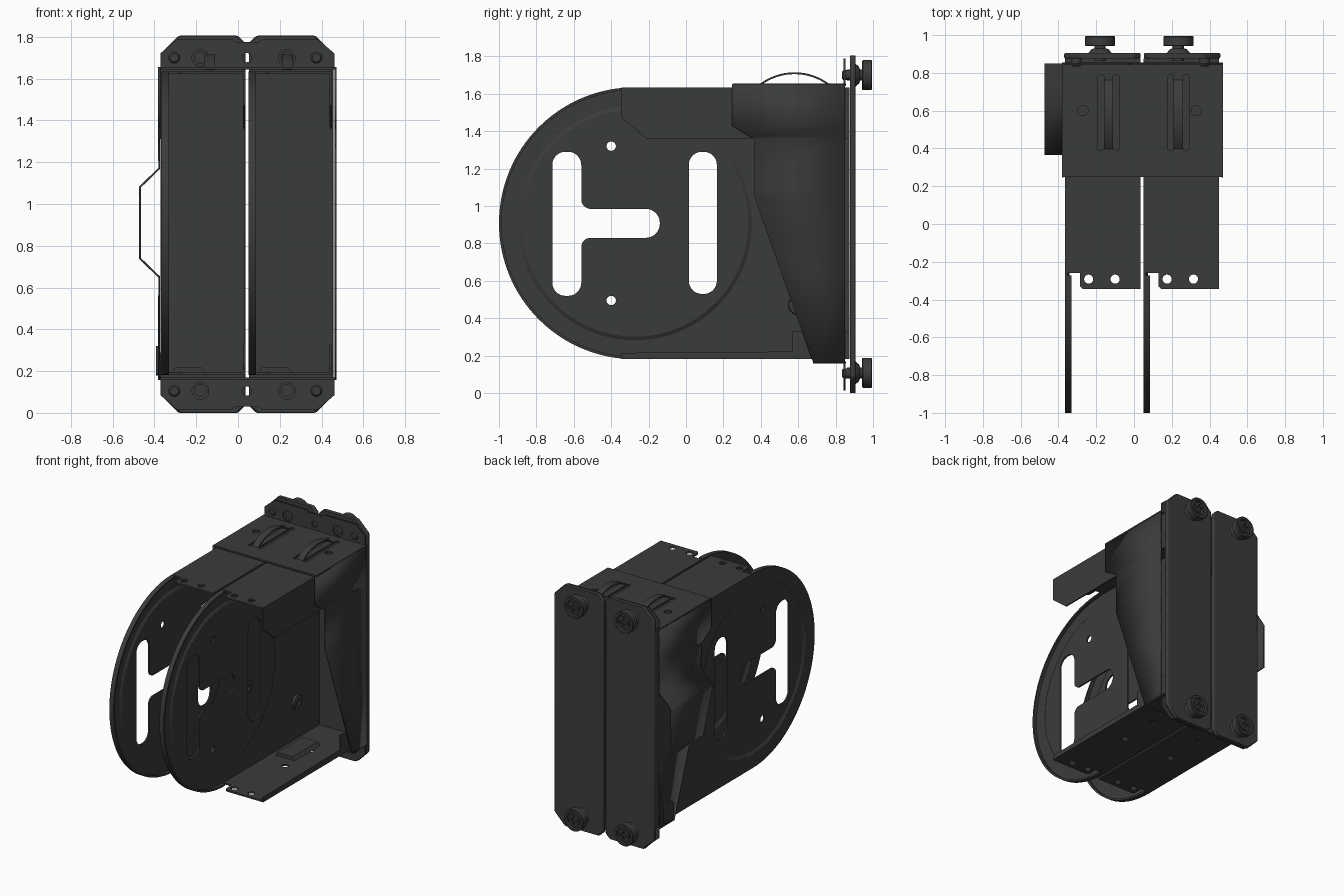
import bpy, bmesh
from math import sin, cos, pi, radians
from mathutils import Vector

if "Cube" in bpy.data.objects:
    bpy.data.objects.remove(bpy.data.objects["Cube"])

mat = bpy.data.materials.new("dark_steel")
mat.diffuse_color = (0.042, 0.044, 0.043, 1)
mat.use_nodes = True
mat.node_tree.nodes["Principled BSDF"].inputs["Base Color"].default_value = mat.diffuse_color
MAP = {'x': lambda u, v, w: (w, u, v), 'y': lambda u, v, w: (u, w, v), 'z': lambda u, v, w: (u, v, w)}


def finish(name, bm, bevel=0, solid=0):
    bmesh.ops.recalc_face_normals(bm, faces=bm.faces[:])
    me = bpy.data.meshes.new(name)
    bm.to_mesh(me)
    bm.free()
    me.shade_smooth()
    me.set_sharp_from_angle(angle=radians(30))
    me.materials.append(mat)
    ob = bpy.data.objects.new(name, me)
    bpy.context.collection.objects.link(ob)
    if solid:
        m = ob.modifiers.new("thickness", 'SOLIDIFY')
        m.thickness, m.offset = solid, 0
    if bevel:
        m = ob.modifiers.new("edge", 'BEVEL')
        m.width, m.segments, m.limit_method = bevel, 2, 'ANGLE'
    return ob


def circ(u, v, r, n=24, a0=0.0, a1=2 * pi):
    full = abs(a1 - a0 - 2 * pi) < 1e-6
    return [(u + r * cos(a0 + (a1 - a0) * i / n), v + r * sin(a0 + (a1 - a0) * i / n))
            for i in range(n if full else n + 1)]


def fillet(pts, n=8):
    """Round polygon corners given as (u, v, radius)."""
    out = []
    for i, (u, v, r) in enumerate(pts):
        p = Vector((u, v))
        a = (Vector(pts[i - 1][:2]) - p).normalized()
        b = (Vector(pts[(i + 1) % len(pts)][:2]) - p).normalized()
        half = a.angle(b) / 2
        t = r / (sin(half) / cos(half))
        p0, p1, c = p + a * t, p + b * t, p + (a + b).normalized() * (r / sin(half))
        d0, d1 = p0 - c, p1 - c
        span = d0.angle(d1)
        for k in range(n + 1):
            f = k / n
            q = c + (d0 * sin((1 - f) * span) + d1 * sin(f * span)) / sin(span)
            out.append((q.x, q.y))
    return out


def rrect(u0, u1, v0, v1, r):
    return fillet([(u0, v0, r), (u1, v0, r), (u1, v1, r), (u0, v1, r)])


def sheet(name, axis, w0, w1, outline, holes=(), bevel=0):
    """Flat sheet with holes, extruded along an axis from w0 to w1."""
    bm = bmesh.new()
    for loop in [outline, *holes]:
        vs = [bm.verts.new(MAP[axis](u, v, w0)) for u, v in loop]
        for i in range(len(vs)):
            bm.edges.new((vs[i - 1], vs[i]))
    bmesh.ops.triangle_fill(bm, edges=bm.edges[:], use_beauty=True,
                            normal=Vector(MAP[axis](0, 0, 1)))
    ext = bmesh.ops.extrude_face_region(bm, geom=bm.faces[:])
    vs = [g for g in ext['geom'] if isinstance(g, bmesh.types.BMVert)]
    bmesh.ops.translate(bm, verts=vs, vec=MAP[axis](0, 0, w1 - w0))
    return finish(name, bm, bevel)


def lathe(name, axis, u, v, profile, n=32, closed=False):
    """Revolve (radius, height) points about an axis through (u, v)."""
    bm = bmesh.new()
    rings = [[bm.verts.new(MAP[axis](a, b, h)) for a, b in circ(u, v, max(r, 1e-5), n)]
             for r, h in profile]
    for k in range(0 if closed else 1, len(rings)):
        for i in range(n):
            bm.faces.new((rings[k - 1][i - 1], rings[k - 1][i], rings[k][i], rings[k][i - 1]))
    bmesh.ops.remove_doubles(bm, verts=bm.verts[:], dist=1e-4)
    return finish(name, bm)


def wall(name, rows):
    """Folded cage side: rows of (z, front y, x), all ending at the rear."""
    bm = bmesh.new()
    vs = [(bm.verts.new((x, y, z)), bm.verts.new((x, 0.85, z))) for z, y, x in rows]
    for (a, b), (c, d) in zip(vs, vs[1:]):
        bm.faces.new((a, b, d, c))
    return finish(name, bm, solid=0.01)


# Two trays: round-nosed side plate with dished disc, rim and flanges
CY, CZ, R, T = -0.273, 0.908, 0.727, 0.012
h_slot = fillet([(-.715, .52, .07), (-.56, .52, .07), (-.56, .83, .05), (-.14, .83, .075),
                 (-.14, .985, .075), (-.56, .985, .05), (-.56, 1.29, .07), (-.715, 1.29, .07)])
for k, dx in enumerate((0, 0.415)):
    n, x = f"tray_{k + 1}_", -0.365 + dx
    nose = circ(CY, CZ, R, 64, pi / 2, 3 * pi / 2)
    sheet(n + "side_plate", 'x', x, x + T, nose + [(.875, CZ - R), (.875, CZ + R)],
          [circ(CY, CZ, .625, 96)])
    lathe(n + "disc_step", 'x', CY, CZ,
          [(.626, x), (.626, x + T), (.605, x + 2 * T), (.605, x + T)], 96, True)
    sheet(n + "disc", 'x', x + T, x + 2 * T, circ(CY, CZ, .606, 96),
          [h_slot, rrect(.015, .165, .53, 1.29, .07), circ(-.4, 1.32, .025), circ(-.4, .495, .025)])
    sheet(n + "rim", 'x', x, x + .035, nose + circ(CY, CZ, R - .014, 64, pi / 2, 3 * pi / 2)[::-1])
    lathe(n + "boss", 'x', .6, .47, [(0, x), (.055, x), (.05, x + .03), (.03, x + .035),
                                     (.022, x + .035), (.022, x + .02), (0, x + .02)])
    flange = [(x, .875), (x, -.26), (x + .08, -.26), (x + .08, -.33), (x + .095, -.345),
              (x + .4, -.345), (x + .4, .875)]
    holes = [circ(x + .125, -.292, .024), circ(x + .265, -.292, .024)]
    sheet(n + "top_flange", 'z', 1.623, 1.635, flange, holes)
    sheet(n + "bottom_flange", 'z', .181, .193, flange,
          holes + [circ(x + .2, .2, .024), circ(x + .2, .5, .024)])
    sheet(n + "bottom_stop", 'y', .3, .6, [(x + .05, .19), (x + .065, .218), (x + .19, .218), (x + .21, .19)])
    sheet(n + "top_lip", 'x', x + .389, x + .4,
          [(-.345, 1.635), (-.345, 1.47), (-.21, 1.36), (.875, 1.36), (.875, 1.635)])
    sheet(n + "bottom_lip", 'x', x + .389, x + .4,
          [(-.345, .181), (-.345, .215), (.57, .222), (.57, .33), (.875, .33), (.875, .181)])

# Outer cage: folded sides, top with slots, narrow floor
edge = [(.162, .68), (.65, .507), (.74, .475), (1.05, .365), (1.08, .365), (1.17, .365),
        (1.36, .365), (1.37, .34), (1.43, .245), (1.652, .245)]
wall("cage_right_side", [(z, y, .467) for z, y in edge])
wall("cage_left_side", [(z, y, -.47 if .7 < z < 1.1 else -.377) for z, y in edge])
slots = []
for x in (-.19, .18):
    slots += [rrect(x, x + .03, .39, .79, .01), rrect(x + .08, x + .11, .39, .79, .01)]
sheet("cage_top", 'z', 1.643, 1.655, [(-.382, .25), (.472, .25), (.472, .855), (-.382, .855)],
      slots + [circ(-.27, .6, .027), circ(.33, .6, .027)])
sheet("cage_floor", 'z', .158, .17, [(-.382, .68), (.472, .68), (.472, .855), (-.382, .855)])
sheet("side_latch_tab", 'x', -.392, -.375, rrect(.71, .81, .18, .32, .02))

# Arched springs on the cage top
arc = [pi / 2 - .66, pi / 2 + .66]
for k, x in enumerate((-.16, .21)):
    sheet(f"arched_spring_{k + 1}", 'x', x, x + .05,
          circ(.58, 1.405, .31, 24, *arc) + circ(.58, 1.405, .3, 24, *arc)[::-1])

# Rear flanges of the cage above and below
rear = [(-.372, 1.645), (-.372, 1.72), (-.29, 1.79), (-.03, 1.79), (-.01, 1.775), (.1, 1.775),
        (.12, 1.79), (.38, 1.79), (.462, 1.72), (.462, 1.645)]
for name, flip in (("top", False), ("bottom", True)):
    z = lambda v: 1.805 - v if flip else v
    sheet(f"cage_{name}_rear_flange", 'y', .843, .852, [(u, z(v)) for u, v in rear],
          [circ(.042, z(1.7), .022), circ(-.18, z(1.7), .04), circ(.235, z(1.7), .04)])
    for x in (-.305, .375):
        lathe(f"{name}_flange_pin", 'y', x, z(1.7),
              [(0, .835), (.02, .835), (.027, .843), (.027, .88), (0, .88)], 20)

# Two rear face plates with chamfered corners
face = [(-.37, .085), (-.285, 0), (0, 0), (.035, .035), (.035, 1.77), (0, 1.805),
        (-.285, 1.805), (-.37, 1.72)]
sheet("face_plate_1", 'y', .876, .906, face, bevel=.008)
sheet("face_plate_2", 'y', .876, .906, [(.087 - u, v) for u, v in face], bevel=.008)

# Thumbscrews with cross recess
for x in (-.18, .235):
    for z in (.108, 1.7):
        lathe("thumbscrew", 'y', x, z,
              [(0, .862), (.03, .862), (.03, .9), (.062, .905), (.045, .925), (.03, .93), (.03, .942),
               (.076, .942), (.08, .946), (.08, .991), (.076, .995), (.06, .995), (.055, .983), (0, .983)])
        a, b = .008, .028
        plus = [(a, a), (a, b), (-a, b), (-a, a), (-b, a), (-b, -a), (-a, -a), (-a, -b),
                (a, -b), (a, -a), (b, -a), (b, a)]
        sheet("thumbscrew_cross", 'y', .983, .995, circ(x, z, .042, 32), [[(x + u, z + v) for u, v in plus]])
